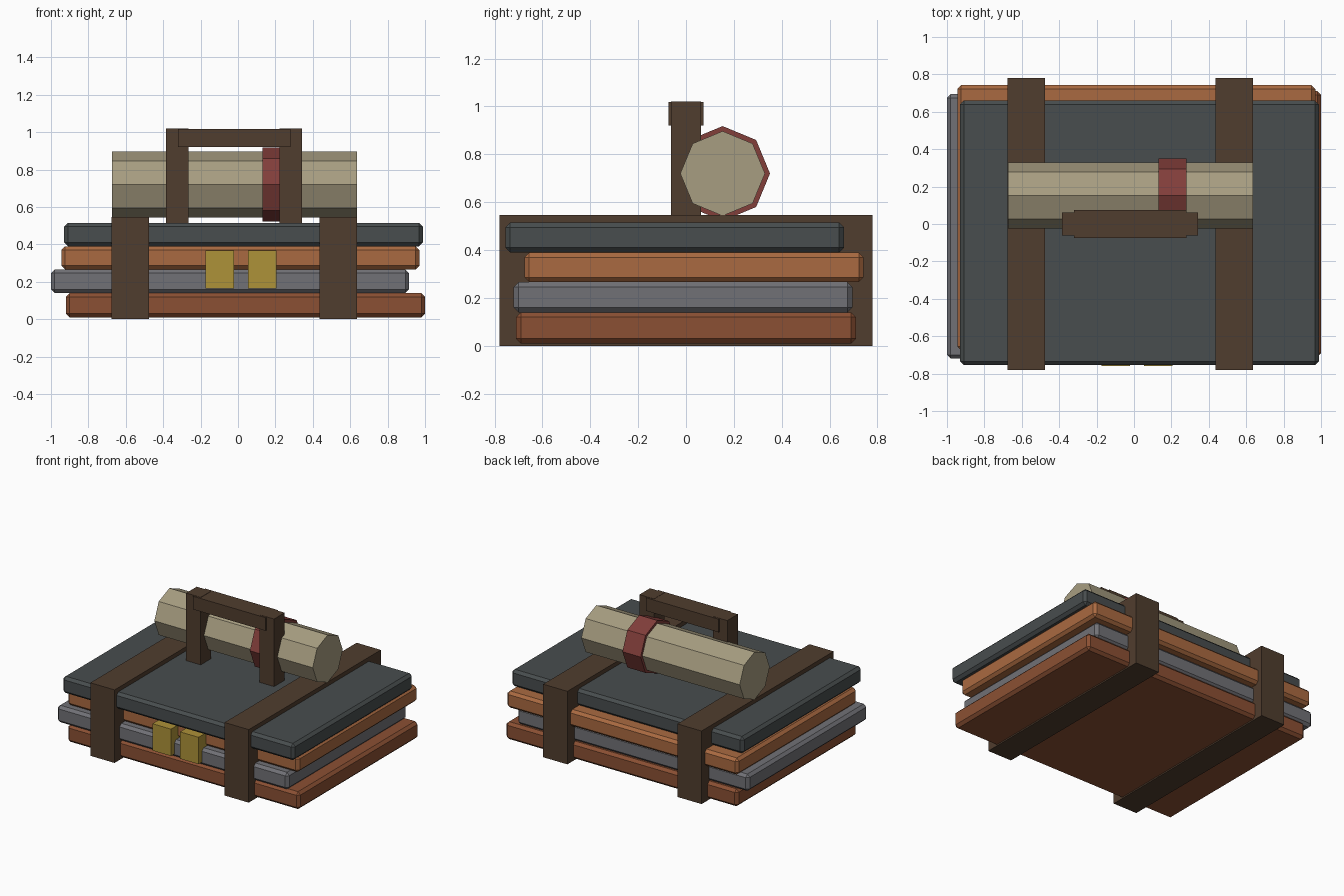
import bpy, bmesh, math
from mathutils import Matrix

if "Cube" in bpy.data.objects:
    bpy.data.objects.remove(bpy.data.objects["Cube"])


def mat(name, rgb):
    m = bpy.data.materials.new(name)
    lin = [((c / 255 + 0.055) / 1.055) ** 2.4 if c > 10 else c / 3294 for c in rgb]
    m.diffuse_color = (*lin, 1)
    m.use_nodes = True
    m.node_tree.nodes["Principled BSDF"].inputs["Base Color"].default_value = m.diffuse_color
    return m


RUST = mat("rust_leather", (139, 80, 51))
GREY = mat("grey_cloth", (113, 113, 118))
TAN = mat("tan_leather", (170, 106, 65))
SLATE = mat("slate_cloth", (72, 77, 78))
BROWN = mat("dark_brown_strap", (80, 61, 46))
GOLD = mat("brass", (174, 146, 56))
PAPER = mat("parchment", (167, 157, 129))
RED = mat("red_ribbon", (130, 62, 58))


def finish(name, bm, material):
    me = bpy.data.meshes.new(name)
    bm.to_mesh(me)
    bm.free()
    me.materials.append(material)
    ob = bpy.data.objects.new(name, me)
    bpy.context.collection.objects.link(ob)
    return ob


def box(name, x, y, z, material, bevel=0):
    bm = bmesh.new()
    bmesh.ops.create_cube(bm, size=1)
    for v in bm.verts:
        v.co = [lo + (c + 0.5) * (hi - lo) for c, (lo, hi) in zip(v.co, (x, y, z))]
    if bevel:
        bmesh.ops.bevel(bm, geom=bm.edges[:], offset=bevel, segments=1,
                        affect='EDGES', profile=0.5)
    return finish(name, bm, material)


def octagon_roll(name, x, y, z, r, material):
    bm = bmesh.new()
    bmesh.ops.create_cone(bm, cap_ends=True, segments=8, radius1=r, radius2=r,
                          depth=x[1] - x[0])
    bm.transform(Matrix.Translation(((x[0] + x[1]) / 2, y, z))
                 @ Matrix.Rotation(math.pi / 2, 4, 'Y'))
    return finish(name, bm, material)


# Stack of four offset books
box("bottom_book", (-0.92, 1.0), (-0.71, 0.71), (0.01, 0.14), RUST, 0.02)
box("second_book", (-1.0, 0.915), (-0.72, 0.695), (0.14, 0.266), GREY, 0.02)
box("third_book", (-0.945, 0.97), (-0.675, 0.742), (0.266, 0.39), TAN, 0.02)
box("top_book", (-0.93, 0.988), (-0.755, 0.66), (0.39, 0.515), SLATE, 0.02)

# Straps wrapped around the stack
for side, x in (("left", -0.675), ("right", 0.435)):
    box(side + "_strap", (x, x + 0.2), (-0.78, 0.78), (0, 0.546), BROWN)

# Brass clasps on the front
for side, x in (("left", -0.175), ("right", 0.053)):
    box(side + "_clasp", (x, x + 0.153), (-0.76, -0.66), (0.165, 0.366), GOLD)

# Rolled scroll with ribbon
octagon_roll("scroll", (-0.675, 0.635), 0.153, 0.72, 0.177, PAPER)
octagon_roll("scroll_ribbon", (0.13, 0.28), 0.153, 0.72, 0.198, RED)

# Carrying handle
for side, x in (("left", -0.385), ("right", 0.222)):
    box(side + "_handle_post", (x, x + 0.12), (-0.062, 0.062), (0.512, 1.02), BROWN)
box("handle_grip", (-0.322, 0.28), (-0.074, 0.074), (0.92, 1.018), BROWN)
